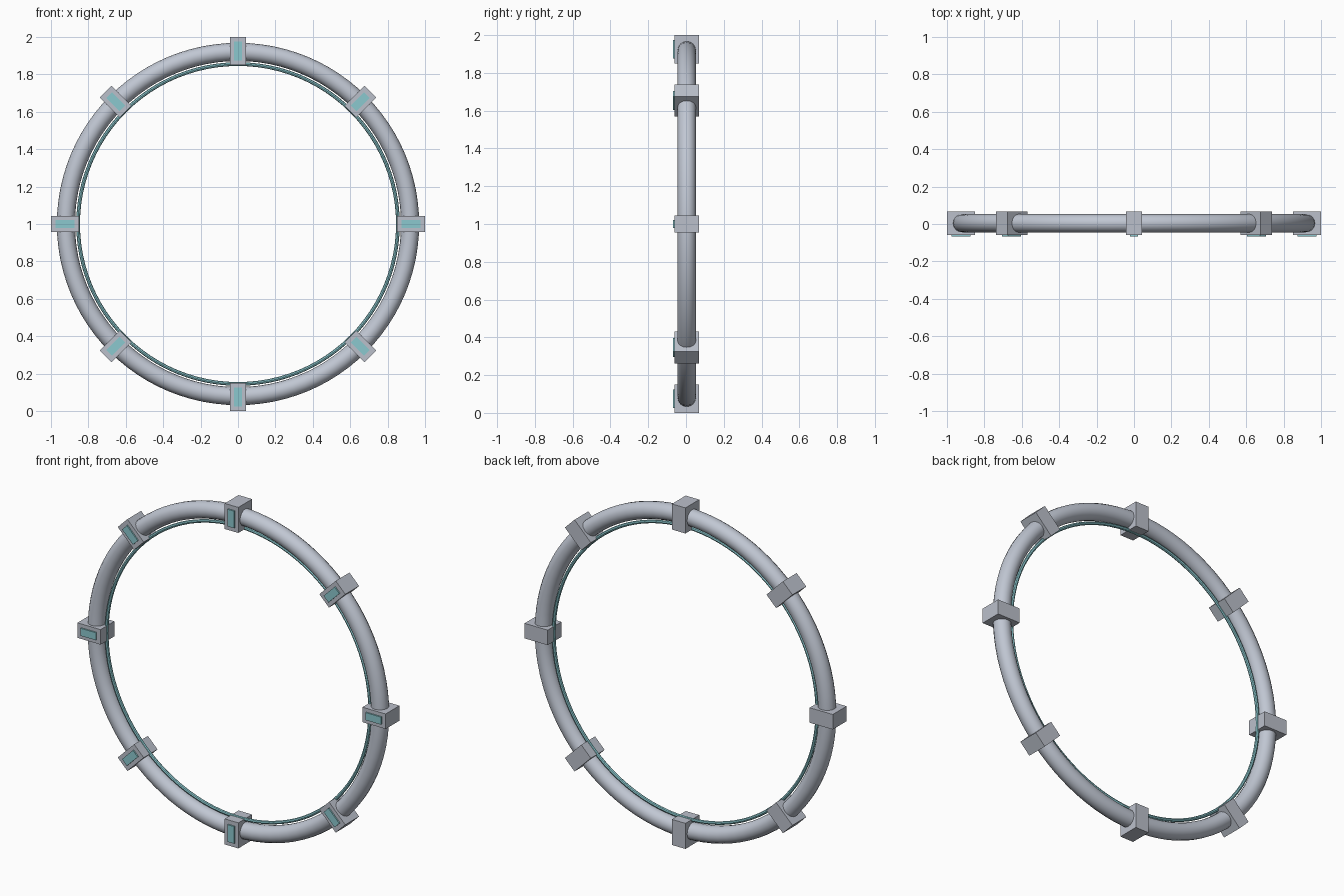
import bpy
import math
from mathutils import Matrix, Vector

old = bpy.data.objects.get("Cube")
if old:
    bpy.data.objects.remove(old, do_unlink=True)

CENTRE = Vector((0, 0.004, 1))
BLOCKS = 8


def material(name, colour):
    mat = bpy.data.materials.new(name)
    mat.use_nodes = True
    mat.diffuse_color = (*colour, 1)
    mat.node_tree.nodes["Principled BSDF"].inputs["Base Color"].default_value = (*colour, 1)
    return mat


tube_grey = material("tube grey", (0.53, 0.57, 0.65))
block_grey = material("block grey", (0.50, 0.53, 0.60))
light_teal = material("light teal", (0.26, 0.58, 0.62))


def ring(name, radius, thickness, sides, mat):
    # Upright ring facing the front
    bpy.ops.mesh.primitive_torus_add(
        major_radius=radius, minor_radius=thickness, major_segments=96,
        minor_segments=sides, location=CENTRE, rotation=(math.pi / 2, 0, 0))
    obj = bpy.context.object
    obj.name = name
    obj.data.materials.append(mat)
    bpy.ops.object.shade_smooth_by_angle(angle=math.radians(40))


def radial_box(name, angle, radius, y, size, mat):
    # Box whose local x axis points away from the ring centre
    bpy.ops.mesh.primitive_cube_add(size=1)
    obj = bpy.context.object
    obj.name = name
    obj.data.transform(Matrix.Diagonal((*size, 1)))
    turn = Matrix.Rotation(-angle, 4, "Y")
    obj.matrix_world = Matrix.Translation(CENTRE) @ turn @ Matrix.Translation((radius, y, 0))
    obj.data.materials.append(mat)


# Main tube and the slim light strip inside it
ring("main_tube", 0.92, 0.0485, 16, tube_grey)
ring("inner_light_strip", 0.855, 0.01, 8, light_teal)

# Clamp blocks with a light panel on each front face
for i in range(BLOCKS):
    a = i * math.tau / BLOCKS
    radial_box(f"clamp_block_{i + 1}", a, 0.925, 0, (0.15, 0.128, 0.088), block_grey)
    radial_box(f"light_panel_{i + 1}", a, 0.925, -0.068, (0.1, 0.008, 0.044), light_teal)
